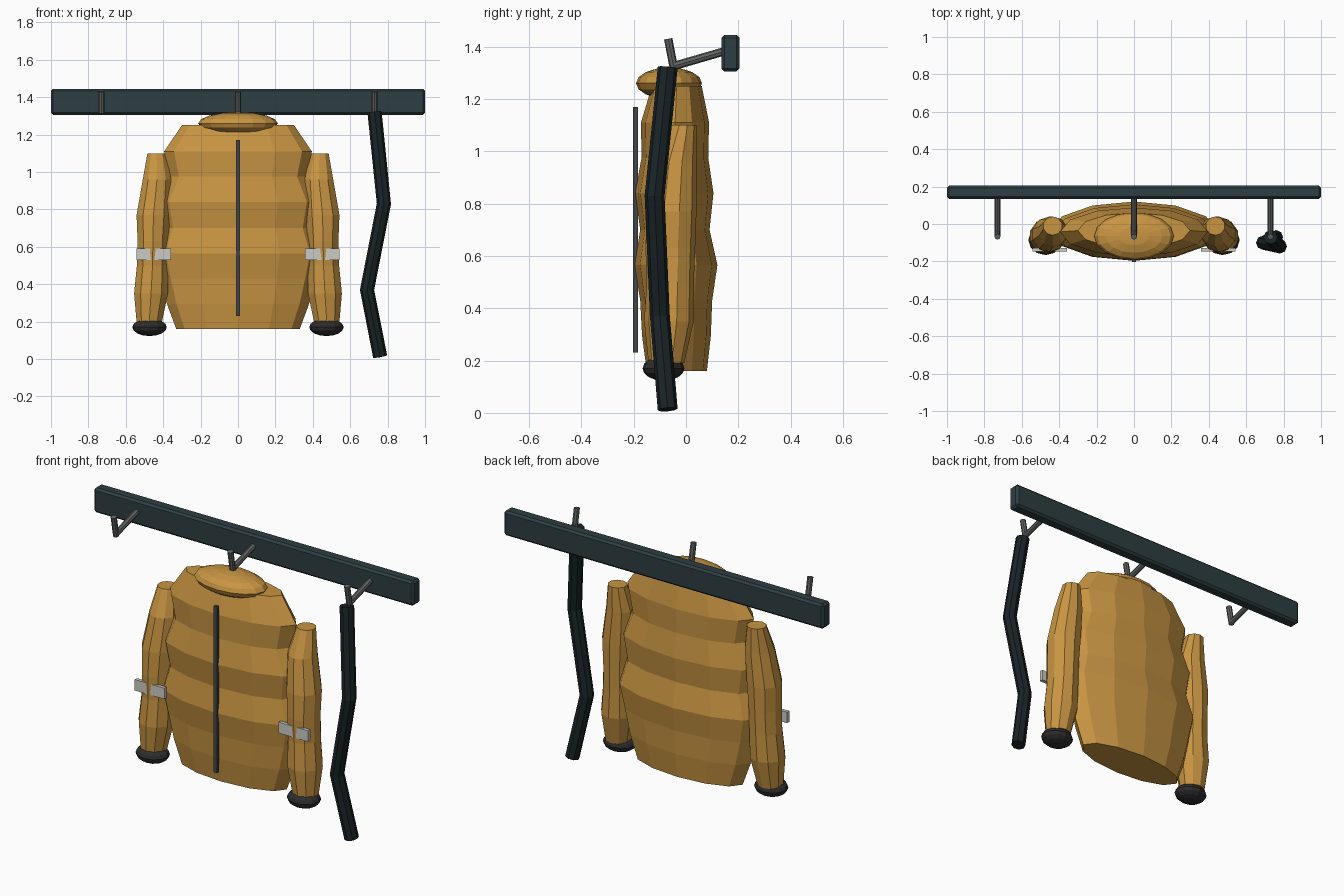
import bpy, bmesh, math
from mathutils import Vector

if "Cube" in bpy.data.objects:
    bpy.data.objects.remove(bpy.data.objects["Cube"])


def material(name, rgb):
    m = bpy.data.materials.new(name)
    m.diffuse_color = (*rgb, 1)
    m.use_nodes = True
    m.node_tree.nodes["Principled BSDF"].inputs["Base Color"].default_value = m.diffuse_color
    return m


TEAL = material("dark_teal", (0.027, 0.048, 0.054))
MUSTARD = material("mustard", (0.58, 0.30, 0.055))
BLACK = material("strap_black", (0.010, 0.017, 0.020))
STEEL = material("steel", (0.12, 0.125, 0.125))
KNIT = material("cuff_black", (0.026, 0.026, 0.026))
ZIP = material("zip_grey", (0.055, 0.06, 0.065))
PATCH = material("pale_grey", (0.60, 0.60, 0.56))


def finish(name, bm, mat):
    bmesh.ops.recalc_face_normals(bm, faces=bm.faces[:])
    me = bpy.data.meshes.new(name)
    bm.to_mesh(me)
    bm.free()
    me.materials.append(mat)
    ob = bpy.data.objects.new(name, me)
    bpy.context.collection.objects.link(ob)
    return ob


def box(name, center, size, mat, bevel=0.0):
    bm = bmesh.new()
    bmesh.ops.create_cube(bm, size=1)
    bmesh.ops.scale(bm, vec=size, verts=bm.verts)
    bmesh.ops.translate(bm, vec=center, verts=bm.verts)
    if bevel:
        bmesh.ops.bevel(bm, geom=bm.edges[:], offset=bevel, segments=1, affect='EDGES')
    return finish(name, bm, mat)


def ellipsoid(name, center, radii, mat, u, v):
    bm = bmesh.new()
    bmesh.ops.create_uvsphere(bm, u_segments=u, v_segments=v, radius=1)
    bmesh.ops.scale(bm, vec=radii, verts=bm.verts)
    bmesh.ops.translate(bm, vec=center, verts=bm.verts)
    return finish(name, bm, mat)


def loft(name, rings, sides, mat):
    """Skin horizontal elliptical rings given as (cx, cy, z, rx, ry)."""
    bm = bmesh.new()
    loops = []
    for cx, cy, z, rx, ry in rings:
        angles = [math.tau * i / sides - math.pi / 2 for i in range(sides)]
        loops.append([bm.verts.new((cx + rx * math.cos(a), cy + ry * math.sin(a), z)) for a in angles])
    for lo, hi in zip(loops, loops[1:]):
        for i in range(sides):
            j = (i + 1) % sides
            bm.faces.new((lo[i], lo[j], hi[j], hi[i]))
    bm.faces.new(loops[0])
    bm.faces.new(loops[-1])
    return finish(name, bm, mat)


def rod(name, a, b, radius, mat, sides=8):
    a, b = Vector(a), Vector(b)
    bm = bmesh.new()
    bmesh.ops.create_cone(bm, cap_ends=True, segments=sides, radius1=radius, radius2=radius,
                          depth=(b - a).length)
    turn = (b - a).to_track_quat('Z', 'Y').to_matrix()
    bmesh.ops.rotate(bm, matrix=turn, verts=bm.verts)
    bmesh.ops.translate(bm, vec=(a + b) / 2, verts=bm.verts)
    return finish(name, bm, mat)


# wall rail and its three hooks
box("wall_rail", (0, 0.17, 1.375), (2.0, 0.07, 0.14), TEAL, 0.012)
for i, x in enumerate((-0.73, 0, 0.73)):
    rod(f"hook_arm_{i}", (x, 0.15, 1.383), (x, -0.05, 1.325), 0.016, STEEL)
    rod(f"hook_tip_{i}", (x, -0.046, 1.315), (x, -0.068, 1.43), 0.016, STEEL)

# puffy jacket body: z, half width, front y, back y
profile = [
    (0.16, 0.33, -0.150, 0.080), (0.295, 0.38, -0.168, 0.095),
    (0.43, 0.415, -0.175, 0.100), (0.565, 0.445, -0.197, 0.120),
    (0.70, 0.40, -0.175, 0.090), (0.84, 0.425, -0.195, 0.105),
    (0.975, 0.365, -0.170, 0.085), (1.11, 0.395, -0.172, 0.088),
    (1.25, 0.30, -0.130, 0.060)]
loft("jacket_body", [(0, (f + b) / 2, z, w, (b - f) / 2) for z, w, f, b in profile], 12, MUSTARD)

# collar and zip
ellipsoid("collar", (0, -0.065, 1.26), (0.213, 0.126, 0.06), MUSTARD, 16, 8)
box("zip", (0, -0.193, 0.70), (0.022, 0.018, 0.94), ZIP)

# sleeves with cuffs and reflective bands: x, y, z, rx, ry
sleeve = [
    (0.475, -0.075, 0.19, 0.070, 0.068), (0.465, -0.065, 0.35, 0.095, 0.095),
    (0.457, -0.060, 0.50, 0.088, 0.090), (0.455, -0.060, 0.63, 0.086, 0.095),
    (0.452, -0.055, 0.77, 0.095, 0.095), (0.433, -0.040, 0.96, 0.080, 0.080),
    (0.435, -0.010, 1.10, 0.052, 0.050)]
for side, s in (("left", -1), ("right", 1)):
    loft(f"sleeve_{side}", [(s * x, y, z, rx, ry) for x, y, z, rx, ry in sleeve], 10, MUSTARD)
    ellipsoid(f"cuff_{side}", (s * 0.473, -0.086, 0.17), (0.092, 0.080, 0.047), KNIT, 12, 8)
    box(f"reflective_band_{side}", (s * 0.45, -0.138, 0.56), (0.185, 0.02, 0.062), PATCH)

# hanging strap: bent eight-sided tube
curve = bpy.data.curves.new("strap_path", 'CURVE')
curve.dimensions = '3D'
curve.bevel_depth = 0.038
curve.bevel_resolution = 2
curve.use_fill_caps = True
path = [(0.73, -0.07, 1.32), (0.78, -0.12, 0.83), (0.69, -0.10, 0.37), (0.76, -0.07, 0.013)]
spline = curve.splines.new('POLY')
spline.points.add(len(path) - 1)
for p, co in zip(spline.points, path):
    p.co = (*co, 1)
spline.use_smooth = False
tmp = bpy.data.objects.new("strap_path", curve)
bpy.context.collection.objects.link(tmp)
mesh = bpy.data.meshes.new_from_object(tmp.evaluated_get(bpy.context.evaluated_depsgraph_get()))
bpy.data.objects.remove(tmp)
bm = bmesh.new()
bm.from_mesh(mesh)
bmesh.ops.remove_doubles(bm, verts=bm.verts, dist=0.0001)
for f in bm.faces:
    f.material_index = 0
    f.smooth = False
finish("hanging_strap", bm, BLACK)
